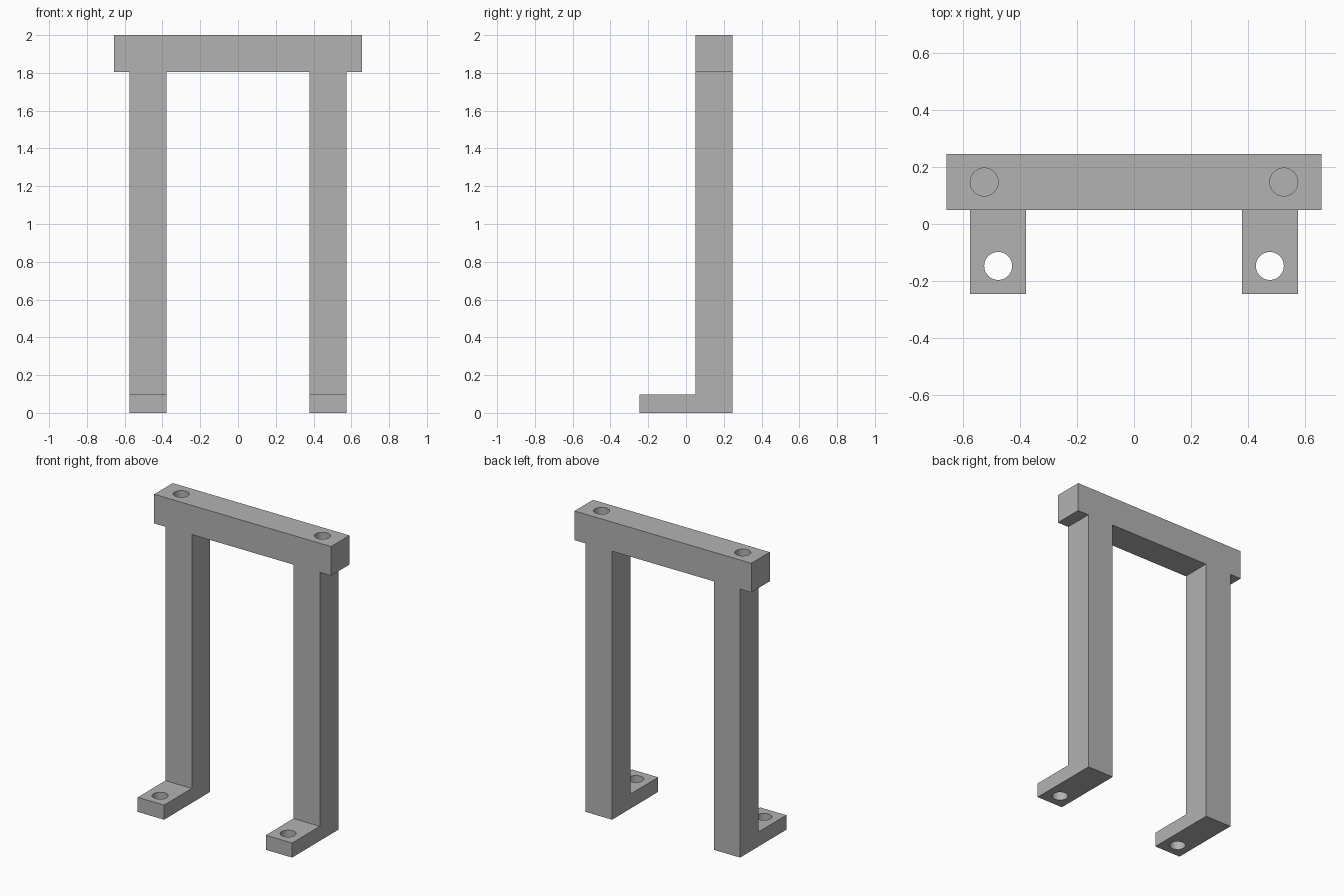
import bpy
import bmesh
import math

old = bpy.data.objects.get("Cube")
if old:
    bpy.data.objects.remove(old, do_unlink=True)

# Main sizes
BAR_X, BAR_Z, TOP = 0.657, 1.804, 2.0
LEG_IN, LEG_OUT = 0.378, 0.574
FRONT, LEG_FRONT, BACK = -0.245, 0.049, 0.245
FOOT_Z = 0.098
HOLE_R = 0.049

grey = bpy.data.materials.new("plain grey")
grey.use_nodes = True
colour = (0.45, 0.45, 0.45, 1)
grey.diffuse_color = colour
grey.node_tree.nodes["Principled BSDF"].inputs["Base Color"].default_value = colour


def make_object(name, bm, helper=False):
    bmesh.ops.recalc_face_normals(bm, faces=bm.faces)
    mesh = bpy.data.meshes.new(name)
    bm.to_mesh(mesh)
    bm.free()
    mesh.materials.append(grey)
    obj = bpy.data.objects.new(name, mesh)
    bpy.context.collection.objects.link(obj)
    obj.hide_render = helper
    return obj


def prism(name, points, offset, helper=False):
    """Extrude a closed outline along an offset vector."""
    bm = bmesh.new()
    face = bm.faces.new([bm.verts.new(p) for p in points])
    ext = bmesh.ops.extrude_face_region(bm, geom=[face], use_keep_orig=True)
    verts = [g for g in ext["geom"] if isinstance(g, bmesh.types.BMVert)]
    bmesh.ops.translate(bm, verts=verts, vec=offset)
    return make_object(name, bm, helper)


def hole_cutter(x, y, bottom, top):
    ring = [(x + HOLE_R * math.cos(math.tau * i / 48),
             y + HOLE_R * math.sin(math.tau * i / 48), bottom) for i in range(48)]
    return prism("hole_cutter", ring, (0, 0, top - bottom), helper=True)


def combine(target, other, operation):
    """Apply a boolean and discard the helper."""
    mod = target.modifiers.new("combine", "BOOLEAN")
    mod.object = other
    mod.operation = operation
    mod.solver = "EXACT"
    bpy.context.view_layer.objects.active = target
    bpy.ops.object.modifier_apply(modifier=mod.name)
    bpy.data.objects.remove(other, do_unlink=True)


# Crossbar and two legs as one mirrored outline
half = [(LEG_IN, BAR_Z), (LEG_IN, 0), (LEG_OUT, 0),
        (LEG_OUT, BAR_Z), (BAR_X, BAR_Z), (BAR_X, TOP)]
outline = half + [(-x, z) for x, z in reversed(half)]
frame = prism("support_frame", [(x, LEG_FRONT, z) for x, z in outline],
              (0, BACK - LEG_FRONT, 0))

for side in (-1, 1):
    # Forward foot, joined to the leg
    corners = [(LEG_IN, FRONT), (LEG_OUT, FRONT), (LEG_OUT, LEG_FRONT), (LEG_IN, LEG_FRONT)]
    foot = prism("foot", [(side * x, y, 0) for x, y in corners], (0, 0, FOOT_Z), helper=True)
    combine(frame, foot, "UNION")
    # Through hole in the foot, blind hole in the crossbar
    combine(frame, hole_cutter(side * 0.476, -0.147, -0.1, 0.2), "DIFFERENCE")
    combine(frame, hole_cutter(side * 0.525, 0.147, BAR_Z + 0.005, TOP + 0.1), "DIFFERENCE")

# Merge flat regions, then smooth only the hole walls
bm = bmesh.new()
bm.from_mesh(frame.data)
bmesh.ops.remove_doubles(bm, verts=bm.verts, dist=0.0001)
bmesh.ops.dissolve_limit(bm, angle_limit=math.radians(1), verts=bm.verts, edges=bm.edges)
bm.to_mesh(frame.data)
bm.free()
frame.select_set(True)
bpy.context.view_layer.objects.active = frame
bpy.ops.object.shade_smooth_by_angle(angle=math.radians(30))
